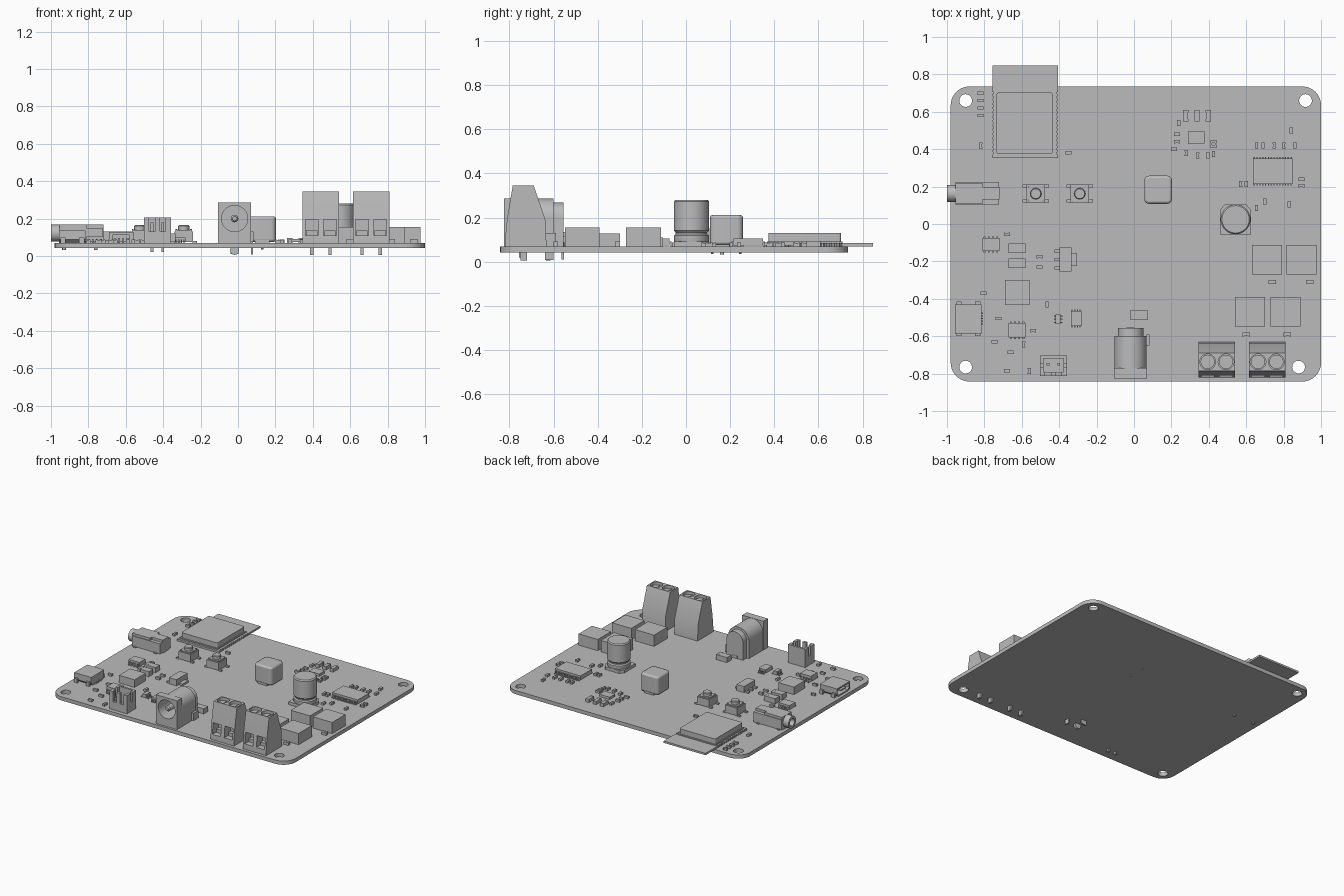
import bpy
import bmesh
from math import sin, cos, pi, radians

if "Cube" in bpy.data.objects:
    bpy.data.objects.remove(bpy.data.objects["Cube"])

grey = bpy.data.materials.new("plain grey")
grey.use_nodes = True
grey.diffuse_color = (.5, .5, .5, 1)
grey.node_tree.nodes["Principled BSDF"].inputs["Base Color"].default_value = (.5, .5, .5, 1)

TOP = .07       # upper face of the board
UNDER = .042    # lower face of the board


def place(axis, u, v, t):
    point = [u, v]
    point.insert(axis, t)
    return point


def rounded(x0, x1, y0, y1, r, steps=6):
    """Outline of a rectangle with round corners."""
    centres = [(x1 - r, y1 - r), (x0 + r, y1 - r), (x0 + r, y0 + r), (x1 - r, y0 + r)]
    return [(cx + r * cos(a), cy + r * sin(a))
            for q, (cx, cy) in enumerate(centres)
            for a in [(q + s / steps) * pi / 2 for s in range(steps + 1)]]


class Part:
    """Collects simple solids, then turns them into one object."""

    def __init__(self, name):
        self.name, self.bm = name, bmesh.new()

    def prism(self, outline, axis, a, b):
        low = [self.bm.verts.new(place(axis, u, v, a)) for u, v in outline]
        high = [self.bm.verts.new(place(axis, u, v, b)) for u, v in outline]
        self.skin([low, high])
        return self

    def box(self, x0, x1, y0, y1, z0, z1):
        return self.prism([(x0, y0), (x1, y0), (x1, y1), (x0, y1)], 2, z0, z1)

    def lathe(self, axis, u, v, profile, sides=32):
        rings = [[self.bm.verts.new(place(axis, u + r * cos(2 * pi * k / sides),
                                          v + r * sin(2 * pi * k / sides), t))
                  for k in range(sides)] for r, t in profile]
        self.skin(rings)
        return self

    def skin(self, rings):
        n = len(rings[0])
        self.bm.faces.new(rings[0])
        self.bm.faces.new(rings[-1])
        for p, q in zip(rings, rings[1:]):
            for k in range(n):
                m = (k + 1) % n
                self.bm.faces.new((p[k], p[m], q[m], q[k]))

    def finish(self, bevel=0, cutter=None):
        bmesh.ops.recalc_face_normals(self.bm, faces=self.bm.faces[:])
        mesh = bpy.data.meshes.new(self.name)
        self.bm.to_mesh(mesh)
        self.bm.free()
        mesh.materials.append(grey)
        obj = bpy.data.objects.new(self.name, mesh)
        bpy.context.collection.objects.link(obj)
        helper = cutter.finish() if cutter else None
        bpy.ops.object.select_all(action='DESELECT')
        obj.select_set(True)
        bpy.context.view_layer.objects.active = obj
        if helper:
            helper.hide_render = True
            mod = obj.modifiers.new("cut", 'BOOLEAN')
            mod.operation, mod.solver, mod.use_self = 'DIFFERENCE', 'EXACT', True
            mod.object = helper
            bpy.ops.object.modifier_apply(modifier=mod.name)
            bpy.data.objects.remove(helper)
        if bevel:
            mod = obj.modifiers.new("soft edges", 'BEVEL')
            mod.width, mod.segments, mod.limit_method = bevel, 2, 'ANGLE'
        bpy.ops.object.shade_smooth_by_angle(angle=radians(35))
        return obj


def chip(name, x0, x1, y0, y1, height, pins=0, axis=1, reach=.017):
    """Flat package with rows of bent legs on two opposite sides."""
    part = Part(name).box(x0, x1, y0, y1, TOP + .004, TOP + height)
    lo, hi = (x0, x1) if axis == 1 else (y0, y1)
    for k in range(pins):
        c, w = lo + (hi - lo) * (k + .5) / pins, (hi - lo) / pins * .22
        for edge, way in ((y0, -1), (y1, 1)) if axis == 1 else ((x0, -1), (x1, 1)):
            for a, b, z0, z1 in ((-.002, reach * .5, TOP + height * .4, TOP + height * .6),
                                 (reach * .3, reach * .5, TOP, TOP + height * .6),
                                 (reach * .3, reach, TOP, TOP + .006)):
                a, b = sorted((edge + way * a, edge + way * b))
                part.box(*((c - w, c + w, a, b) if axis == 1 else (a, b, c - w, c + w)), z0, z1)
    return part.finish()


def passive(part, x, y, upright, length=.032, width=.016, height=.016):
    """Tiny two-ended part with slightly taller metal ends."""
    for a, b, grow in ((-.5, -.28, .001), (-.28, .28, 0), (.28, .5, .001)):
        along, across = (a * length, b * length), width / 2 + grow
        dx, dy = ((-across, across), along) if upright else (along, (-across, across))
        part.box(x + dx[0], x + dx[1], y + dy[0], y + dy[1], TOP, TOP + height + grow)


# Board with four mounting holes
holes = Part("holes")
for x, y in ((-.9, .66), (.917, .66), (-.9, -.765), (.88, -.765)):
    holes.lathe(2, x, y, [(.034, 0), (.034, .1)])
Part("board").prism(rounded(-.98, 1, -.842, .735, .1, 10), 2, UNDER, TOP).finish(cutter=holes)

# Radio module: scalloped carrier and metal lid
left, right, front, back = -.757, -.407, .352, .848
edge = [(right, back), (left, back)]
for side, d in ((left, .007), (right, -.007)):
    run = []
    for k in range(15):
        y = .70 - k * .023
        run += [(side, y + .007), (side + d, y + .003), (side + d, y - .003), (side, y - .007)]
    edge += run if side == left else [(left, front), (right, front)] + run[::-1]
Part("module_carrier").prism(edge, 2, TOP, TOP + .014).finish()
lid = Part("module_lid").box(-.742, -.428, .367, .71, TOP + .014, TOP + .022)
lid.prism(rounded(-.735, -.435, .374, .703, .012), 2, TOP + .022, .13).finish()

# Screw terminals
for name, x in (("left_terminal", .712), ("right_terminal", .443)):
    body = Part(name).prism([(-.82, TOP), (-.82, .1), (-.81, .2), (-.785, .345), (-.69, .345),
                             (-.637, .19), (-.632, TOP)], 0, x - .097, x + .097)
    cuts, screws = Part("openings"), Part(name + "_screws")
    for c in (x - .049, x + .049):
        cuts.box(c - .034, c + .034, -.9, -.745, .11, .195)
        cuts.lathe(2, c, -.737, [(.042, .30), (.042, .4)])
        screws.lathe(2, c, -.737, [(.038, .29), (.038, .325)], 24)
        screws.box(c - .006, c + .006, -.77, -.704, .32, .328)
        screws.box(c - .009, c + .009, -.75, -.72, .006, TOP + .01)
        screws.box(c - .03, c + .03, -.775, -.74, .11, .135)
    body.finish(cutter=cuts)
    screws.finish()

# Power jack
jack = Part("power_jack").box(-.106, .07, -.825, -.77, TOP, .287)
jack.lathe(1, -.018, .2, [(.086, -.775), (.086, -.6), (.068, -.6), (.068, -.555)], 40)
jack.box(-.104, .068, -.775, -.6, TOP, .2).box(-.086, .05, -.605, -.555, TOP, .2)
jack.finish(cutter=Part("socket").lathe(1, -.018, .2, [(.07, -.9), (.07, -.63)], 40))
pin = Part("power_jack_contacts").lathe(1, -.018, .2, [(.012, -.82), (.02, -.81), (.02, -.62)], 20)
pin.box(.068, .084, -.65, -.59, .075, .13).box(.07, .08, -.64, -.6, .008, .08)
pin.box(-.04, .004, -.565, -.553, .01, .09)
pin.lathe(1, -.018, .03, [(.024, -.635), (.024, -.615)], 20)
pin.finish()

# Shrouded two-pin header
hollow = Part("hollow").box(-.485, -.377, -.792, -.718, .095, .3)
for x in (-.46, -.402):
    hollow.box(x - .015, x + .015, -.9, -.78, .13, .3)
hollow.box(-.6, -.2, -.765, -.745, .14, .3)
Part("header_shroud").box(-.502, -.358, -.812, -.703, TOP, .207).finish(cutter=hollow)
pins = Part("header_pins")
for x in (-.46, -.402):
    pins.box(x - .007, x + .007, -.757, -.743, .02, .18)
pins.finish()

# Audio socket on the right edge
audio = Part("audio_socket").box(-.955, -.722, .103, .225, TOP + .004, .15)
audio.box(-.955, -.72, .13, .198, TOP, .168).box(-.955, -.81, .108, .22, .14, .168)
audio.lathe(0, .163, .122, [(.027, -.9), (.027, -1), (.045, -1), (.045, -.95)])
for x in (-.93, -.76):
    audio.lathe(2, x, .163, [(.01, .033), (.01, TOP + .01)], 12)
    audio.box(x - .01, x + .01, .094, .232, TOP, TOP + .008)
audio.finish()

# Data socket on the right edge
shell = [(-.585, .088), (-.565, TOP), (-.45, TOP), (-.43, .088), (-.43, .135), (-.585, .135)]
inner = [(-.575, .092), (-.56, .08), (-.455, .08), (-.44, .092), (-.44, .125), (-.575, .125)]
Part("data_socket").prism(shell, 0, -.957, -.815).finish(
    cutter=Part("slot").prism(inner, 0, -1, -.84))
tabs = Part("data_socket_tabs").box(-.957, -.84, -.54, -.475, .1, .11)
for y in (-.592, -.423):
    for x in (-.935, -.835):
        tabs.box(x - .014, x + .014, y - .008, y + .008, TOP, .1)
for k in range(5):
    tabs.box(-.82, -.808, -.537 + k * .014, -.53 + k * .014, TOP, .08)
tabs.finish()

# Round capacitor on its square foot
foot = Part("capacitor_foot").prism([(.46, -.055), (.625, -.055), (.625, .075), (.6, .105),
                                     (.485, .105), (.46, .075)], 2, TOP, .092).finish()
Part("capacitor_can").lathe(2, .543, .025, [
    (.078, .09), (.08, .1), (.08, .118), (.072, .125), (.072, .133), (.08, .142),
    (.08, .272), (.073, .28)], 48).finish()

# Coil block
coil = Part("coil").prism(rounded(.055, .203, .108, .258, .025), 2, TOP + .005, .212)
coil.finish(bevel=.012)
legs = Part("coil_legs")
for y in (.12, .246):
    legs.box(.09, .168, y - .014, y + .014, TOP, .085)
    legs.lathe(2, .129, y, [(.006, .036), (.006, TOP)], 10)
legs.finish()

# Push buttons
for name, x in (("right_button", -.525), ("left_button", -.29)):
    key = Part(name).box(x - .05, x + .05, .112, .212, TOP + .005, .132)
    key.box(x - .043, x + .043, .119, .205, .13, .14)
    key.lathe(2, x, .162, [(.03, .13), (.03, .16), (.026, .165)], 24)
    for sx in (-1, 1):
        for y in (.122, .202):
            a, b = sorted((x + sx * .048, x + sx * .07))
            key.box(a, b, y - .008, y + .008, TOP, .08)
            key.lathe(2, x + sx * .038, .162 + (y - .162) * .9, [(.005, .14), (.005, .144)], 8)
    key.finish()

# Square blocks by the terminals
for k, (x, y) in enumerate(((.71, -.192), (.895, -.192), (.62, -.47), (.81, -.47))):
    Part("power_block_" + str(k + 1)).box(x - .08, x + .08, y - .079, y + .079, TOP, .155).finish()

# Chips
Part("shielded_coil").box(-.69, -.56, -.432, -.3, TOP, .127).finish()
chip("long_chip", .635, .848, .215, .35, .035, 14)
chip("eight_leg_chip", -.67, -.58, -.607, -.53, .045, 4)
chip("charger_chip", -.81, -.72, -.145, -.075, .035, 4)
chip("switch_chip", -.338, -.282, -.545, -.465, .03, 4, axis=1)
chip("six_leg_chip", -.42, -.392, -.535, -.485, .03, 3, axis=0)
chip("flat_chip", .29, .377, .43, .495, .022)
chip("regulator", -.398, -.335, -.255, -.125, .05)
tab = Part("regulator_legs").box(-.34, -.305, -.225, -.155, TOP, TOP + .014)
for y in (-.235, -.19, -.145):
    tab.box(-.425, -.395, y - .009, y + .009, TOP, TOP + .012)
tab.finish()

# Larger two-ended parts
large = Part("large_passives")
for x, y in ((-.625, -.13), (-.625, -.21), (.027, -.487)):
    passive(large, x, y, False, .092, .05, .038)
for x in (.277, .337, .397):
    passive(large, x, .578, True, .062, .026, .024)
for x, y in ((.74, -.31), (.94, -.31), (.6, -.59), (.82, -.59)):
    passive(large, x, y, False, .04, .02, .02)
large.finish()

# Small two-ended parts, lying across and along the board
small = Part("small_passives")
for y in (.7, .66, .62, .58):
    passive(small, -.82, y, False)
for x, y in ((-.68, -.055), (-.35, .38), (-.805, -.37), (-.725, -.505), (-.54, -.57), (-.505, -.175),
             (-.505, -.23), (-.745, -.63), (-.66, -.685), (-.68, -.785), (.23, .48), (.23, .44),
             (.215, .4), (.425, .44), (.425, .415), (.895, .24), (.895, .205)):
    passive(small, x, y, False)
for x in (.655, .69, .75, .8, .86):
    passive(small, x, .42, True)
for x, y in ((-.82, .42), (-.465, -.43), (-.59, -.645), (-.56, -.785), (.24, .54), (.28, .38),
             (.34, .365), (.395, .365), (.425, .375), (.84, .5), (.57, .215), (.6, .215),
             (.655, .085), (.7, .12), (.83, .105)):
    passive(small, x, y, True)
small.finish()
